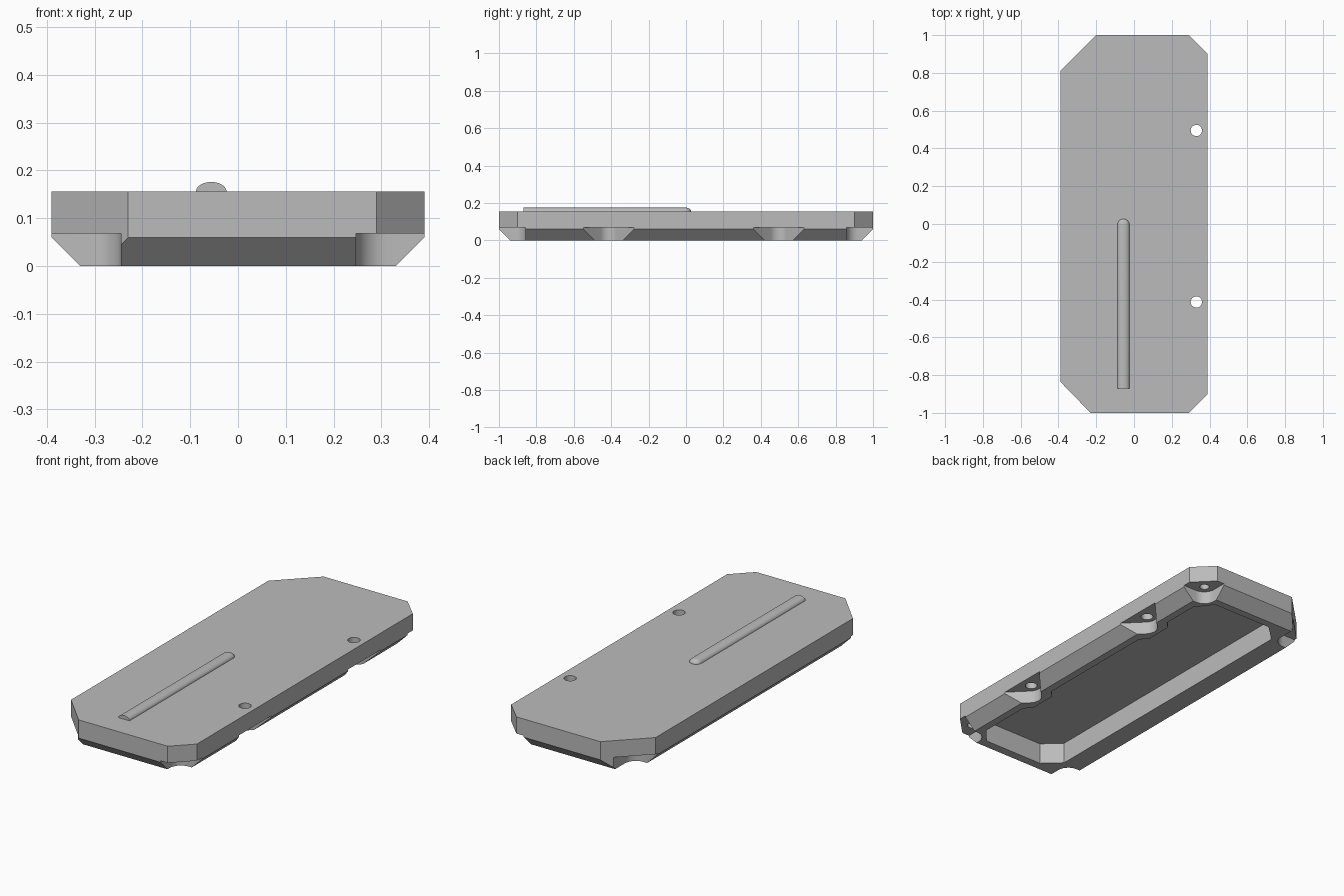
import bpy, bmesh, math
from mathutils import Vector

if "Cube" in bpy.data.objects:
    bpy.data.objects.remove(bpy.data.objects["Cube"])

grey = bpy.data.materials.new("plain_grey")
grey.use_nodes = True
colour = (0.5, 0.5, 0.5, 1)
grey.diffuse_color = colour
grey.node_tree.nodes["Principled BSDF"].inputs["Base Color"].default_value = colour

TOP, LIP, HALF_X = 0.156, 0.06, 0.39
RECESS_Z, CEILING_Z = 0.068, 0.113


def to_object(name, bm):
    bmesh.ops.recalc_face_normals(bm, faces=bm.faces[:])
    mesh = bpy.data.meshes.new(name)
    bm.to_mesh(mesh)
    bm.free()
    obj = bpy.data.objects.new(name, mesh)
    bpy.context.collection.objects.link(obj)
    mesh.materials.append(grey)
    return obj


def prism(outline, low, high):
    bm = bmesh.new()
    face = bm.faces.new([bm.verts.new((x, y, low)) for x, y in outline])
    up = bmesh.ops.extrude_face_region(bm, geom=[face])["geom"]
    verts = [g for g in up if isinstance(g, bmesh.types.BMVert)]
    bmesh.ops.translate(bm, verts=verts, vec=(0, 0, high - low))
    return bm


def arc(cx, cy, r, start, end, steps):
    angles = [math.radians(start + (end - start) * i / steps) for i in range(steps + 1)]
    return [(cx + r * math.cos(a), cy + r * math.sin(a)) for a in angles]


def cut(target, outline, low, high):
    cutter = to_object("cutter", prism(outline, low, high))
    cutter.hide_render = True
    mod = target.modifiers.new("cut", "BOOLEAN")
    mod.operation, mod.solver, mod.object = "DIFFERENCE", "EXACT", cutter
    bpy.context.view_layer.objects.active = target
    bpy.ops.object.modifier_apply(modifier=mod.name)
    bpy.data.objects.remove(cutter)


def recess(cx, cy, r, direction):
    # Right-angled wedge with a rounded tip, open towards the given direction
    pts = arc(cx, cy, r, direction + 135, direction + 225, 8)
    reach = 0.3
    for turn in (-45, 45):
        a = math.radians(direction + turn)
        base = pts[8] if turn == -45 else pts[0]
        pts.append((base[0] + reach * math.cos(a), base[1] + reach * math.sin(a)))
    return pts


# Body: cropped rectangle with a sloping underside edge on its four long faces
outline = [(-0.23, -1), (0.29, -1), (HALF_X, -0.9), (HALF_X, 0.9),
           (0.29, 1), (-0.2, 1), (-HALF_X, 0.81), (-HALF_X, -0.835)]
bm = prism(outline, 0, TOP)
for sx, sy in ((1, 0), (-1, 0), (0, 1), (0, -1)):
    result = bmesh.ops.bisect_plane(
        bm, geom=bm.verts[:] + bm.edges[:] + bm.faces[:],
        plane_co=(sx * HALF_X, sy, LIP), plane_no=Vector((sx, sy, -1)).normalized(),
        clear_outer=True)
    rim = [g for g in result["geom_cut"] if isinstance(g, bmesh.types.BMEdge)]
    bmesh.ops.edgeloop_fill(bm, edges=rim)
body = to_object("case_body", bm)

# Hollow underside, stepping inwards around the two side fixings
side_holes = (-0.413, 0.495)
hollow = [(-0.13, -0.893), (0.22, -0.893), (0.29, -0.81)]
for y in side_holes:
    hollow += [(0.29, y - 0.11), (0.255, y - 0.075), (0.255, y + 0.075), (0.29, y + 0.11)]
hollow += [(0.29, 0.81), (0.22, 0.9), (-0.13, 0.9), (-0.22, 0.815), (-0.22, -0.81)]
cut(body, hollow, -0.1, CEILING_Z)

# Side fixings: recess and through hole
for y in side_holes:
    cut(body, recess(0.34, y, 0.06, 0), -0.1, RECESS_Z)
    cut(body, arc(0.33, y, 0.03, 0, 345, 23), -0.1, 0.3)

# Corner fixings: recess and blind hole
for x, y, direction in ((0.312, 0.922, 45), (-0.31, 0.86, 135),
                        (-0.31, -0.885, 225), (0.312, -0.922, 315)):
    cut(body, recess(x, y, 0.065, direction), -0.1, RECESS_Z)
    a = math.radians(direction)
    cut(body, arc(x - 0.015 * math.cos(a), y - 0.015 * math.sin(a), 0.024, 0, 345, 23),
        -0.1, 0.13)

# Raised ridge: half-ellipse section, flat at the front and rounded at the back
bm = bmesh.new()
half_w, height, y_front, y_round = 0.032, 0.02, -0.87, -0.005
stations = [(y_front, 1)] + [(y_round + half_w * math.sin(t), math.cos(t))
                             for t in [math.radians(11 * i) for i in range(9)]]
rings = []
for y, s in stations:
    section = arc(0, 0, s, 0, 180, 12)
    rings.append([bm.verts.new((-0.056 + half_w * u, y, TOP + height * v))
                  for u, v in section])
for r0, r1 in zip(rings, rings[1:]):
    for i in range(12):
        bm.faces.new((r0[i], r0[i + 1], r1[i + 1], r1[i]))
bm.faces.new(rings[0])
bm.faces.new(rings[-1])
ridge = to_object("top_ridge", bm)

# Smooth the curved walls, keep hard edges
bpy.ops.object.select_all(action="DESELECT")
for obj in (body, ridge):
    obj.select_set(True)
bpy.context.view_layer.objects.active = body
bpy.ops.object.shade_smooth_by_angle(angle=math.radians(30))
